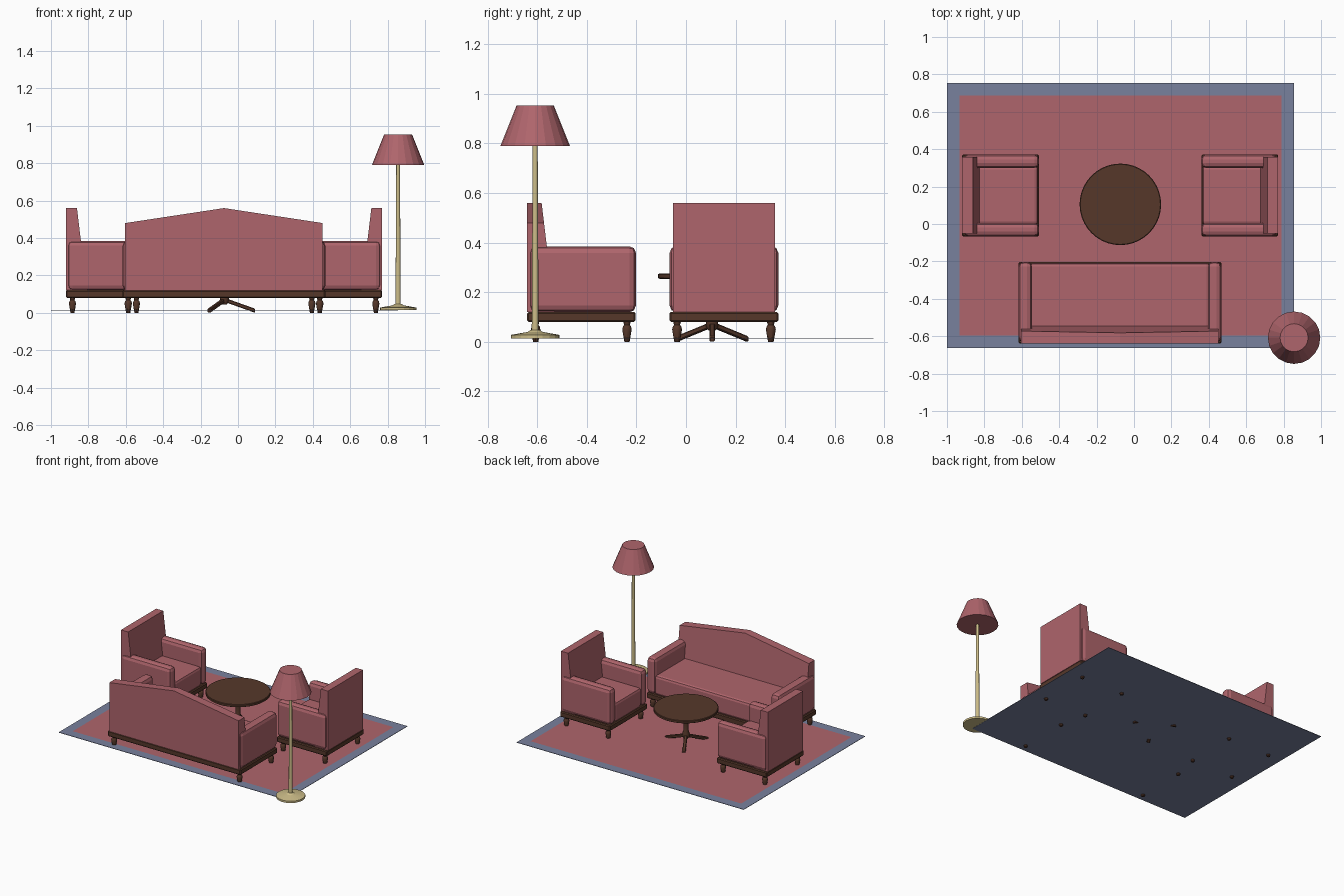
import bpy, bmesh, math
from mathutils import Matrix, Vector

cube = bpy.data.objects.get("Cube")
if cube:
    bpy.data.objects.remove(cube, do_unlink=True)


def material(name, rgb):
    m = bpy.data.materials.new(name)
    m.use_nodes = True
    m.diffuse_color = (*rgb, 1)
    m.node_tree.nodes["Principled BSDF"].inputs["Base Color"].default_value = (*rgb, 1)
    return m


RED = material("dusty red", (0.43, 0.13, 0.15))
BLUE = material("slate blue", (0.19, 0.22, 0.34))
WOOD = material("dark wood", (0.092, 0.039, 0.023))
BRASS = material("pale brass", (0.61, 0.51, 0.25))


def finish(name, bm, mat, matrix=Matrix(), bevel=0.0, segments=2, smooth=False):
    bmesh.ops.recalc_face_normals(bm, faces=bm.faces)
    mesh = bpy.data.meshes.new(name)
    bm.to_mesh(mesh)
    bm.free()
    mesh.materials.append(mat)
    ob = bpy.data.objects.new(name, mesh)
    bpy.context.collection.objects.link(ob)
    ob.matrix_world = matrix
    if bevel:
        mod = ob.modifiers.new("soft edges", 'BEVEL')
        mod.width, mod.segments = bevel, segments
    if smooth:
        bpy.ops.object.select_all(action='DESELECT')
        ob.select_set(True)
        bpy.context.view_layer.objects.active = ob
        bpy.ops.object.shade_smooth_by_angle(angle=math.radians(35))
    return ob


def box(name, x, y, z, mat, matrix=Matrix(), **kw):
    """Box given by its (low, high) range on each axis."""
    bm = bmesh.new()
    bmesh.ops.create_cube(bm, size=1)
    for v in bm.verts:
        v.co = [(r[0] + r[1]) / 2 + c * (r[1] - r[0]) for r, c in zip((x, y, z), v.co)]
    return finish(name, bm, mat, matrix, **kw)


def lathe(name, profile, mat, matrix=Matrix(), sides=16, **kw):
    """Turned solid from (radius, height) points, capped at both ends."""
    bm = bmesh.new()
    rings = [[bm.verts.new((r * math.cos(k * math.tau / sides), r * math.sin(k * math.tau / sides), z))
              for k in range(sides)] for r, z in profile]
    for a, b in zip(rings, rings[1:]):
        for k in range(sides):
            n = (k + 1) % sides
            bm.faces.new((a[k], a[n], b[n], b[k]))
    bm.faces.new(rings[0])
    bm.faces.new(rings[-1])
    return finish(name, bm, mat, matrix, **kw)


def backrest(name, half, depth, peak, mat, matrix):
    """Upright panel, thinner towards the top, optionally gabled."""
    outline = [(-half, 0.12), (half, 0.12), (half, peak[0]), (0, peak[1]), (-half, peak[0])]
    rear = -depth / 2
    bm = bmesh.new()
    back = [bm.verts.new((x, rear, z)) for x, z in outline]
    front = [bm.verts.new((x, rear + 0.058 + (0.56 - z) * 0.12, z)) for x, z in outline]
    bm.faces.new(back)
    bm.faces.new(front)
    for i in range(5):
        j = (i + 1) % 5
        bm.faces.new((back[i], back[j], front[j], front[i]))
    return finish(name, bm, mat, matrix)


LEG = [(0.011, 0), (0.014, 0.015), (0.020, 0.05), (0.017, 0.062), (0.012, 0.068), (0.016, 0.082)]


def seat_unit(name, width, depth, peak, x, y, turn):
    """Upholstered seat facing local +y."""
    m = Matrix.Translation((x, y, 0)) @ Matrix.Rotation(math.radians(turn), 4, 'Z')
    w, d, arm = width / 2, depth / 2, 0.072
    box(name + "_base", (-w, w), (-d, d), (0.08, 0.121), WOOD, m, bevel=0.006, segments=1)
    box(name + "_seat", (-w + arm - 0.01, w - arm + 0.01), (-d + 0.03, d - 0.004), (0.12, 0.262),
        RED, m, bevel=0.018)
    backrest(name + "_back", w - 0.014, depth, peak, RED, m)
    for side, label in ((-1, "right"), (1, "left")):
        xs = sorted((side * w, side * (w - arm)))
        box(f"{name}_{label}_arm", xs, (-d + 0.008, d + 0.002), (0.12, 0.385), RED, m, bevel=0.026)
        for end, place in ((-1, "rear"), (1, "front")):
            spot = m @ Matrix.Translation((side * (w - 0.03), end * (d - 0.034), 0))
            lathe(f"{name}_{place}_{label}_leg", LEG, WOOD, spot, sides=10, smooth=True)


seat_unit("sofa", 1.084, 0.436, (0.48, 0.56), -0.075, -0.422, 0)
seat_unit("right_armchair", 0.438, 0.41, (0.56, 0.56), -0.714, 0.153, -90)
seat_unit("left_armchair", 0.438, 0.41, (0.56, 0.56), 0.566, 0.153, 90)

# Rug with a contrasting border
rug = box("rug", (-1, 0.855), (-0.663, 0.755), (0.013, 0.016), BLUE)
rug.data.materials.append(RED)
bm = bmesh.new()
bm.from_mesh(rug.data)
top = max(bm.faces, key=lambda f: f.calc_center_median().z)
bmesh.ops.inset_region(bm, faces=[top], thickness=0.095)
top.material_index = 1
bm.to_mesh(rug.data)
bm.free()

# Round pedestal table with three splayed feet
table = Matrix.Translation((-0.073, 0.105, 0))
lathe("table_top", [(0.212, 0.254), (0.218, 0.258), (0.218, 0.272), (0.214, 0.275)], WOOD, table,
      sides=40, smooth=True)
lathe("table_column", [(0.014, 0.045), (0.024, 0.06), (0.024, 0.085), (0.016, 0.11), (0.02, 0.2),
                       (0.034, 0.255)], WOOD, table, sides=14, smooth=True)
for k in range(3):
    bm = bmesh.new()
    bmesh.ops.create_cube(bm, size=1)
    for v in bm.verts:
        t = v.co.x + 0.5
        v.co = Vector((0.005 + t * 0.16, v.co.y * 0.022, 0.068 - t * 0.057 + v.co.z * 0.022))
    finish(f"table_foot_{k + 1}", bm, WOOD, table @ Matrix.Rotation(k * math.tau / 3, 4, 'Z'),
           bevel=0.004, segments=1)

# Standing lamp
lamp = Matrix.Translation((0.856, -0.608, 0))
lathe("lamp_base", [(0.098, 0.014), (0.098, 0.028), (0.03, 0.04), (0.018, 0.048)], BRASS, lamp, sides=20)
lathe("lamp_pole", [(0.014, 0.04), (0.012, 0.4), (0.01, 0.8)], BRASS, lamp, sides=12, smooth=True)
lathe("lamp_shade", [(0.14, 0.79), (0.075, 0.953)], RED, lamp, sides=20)
